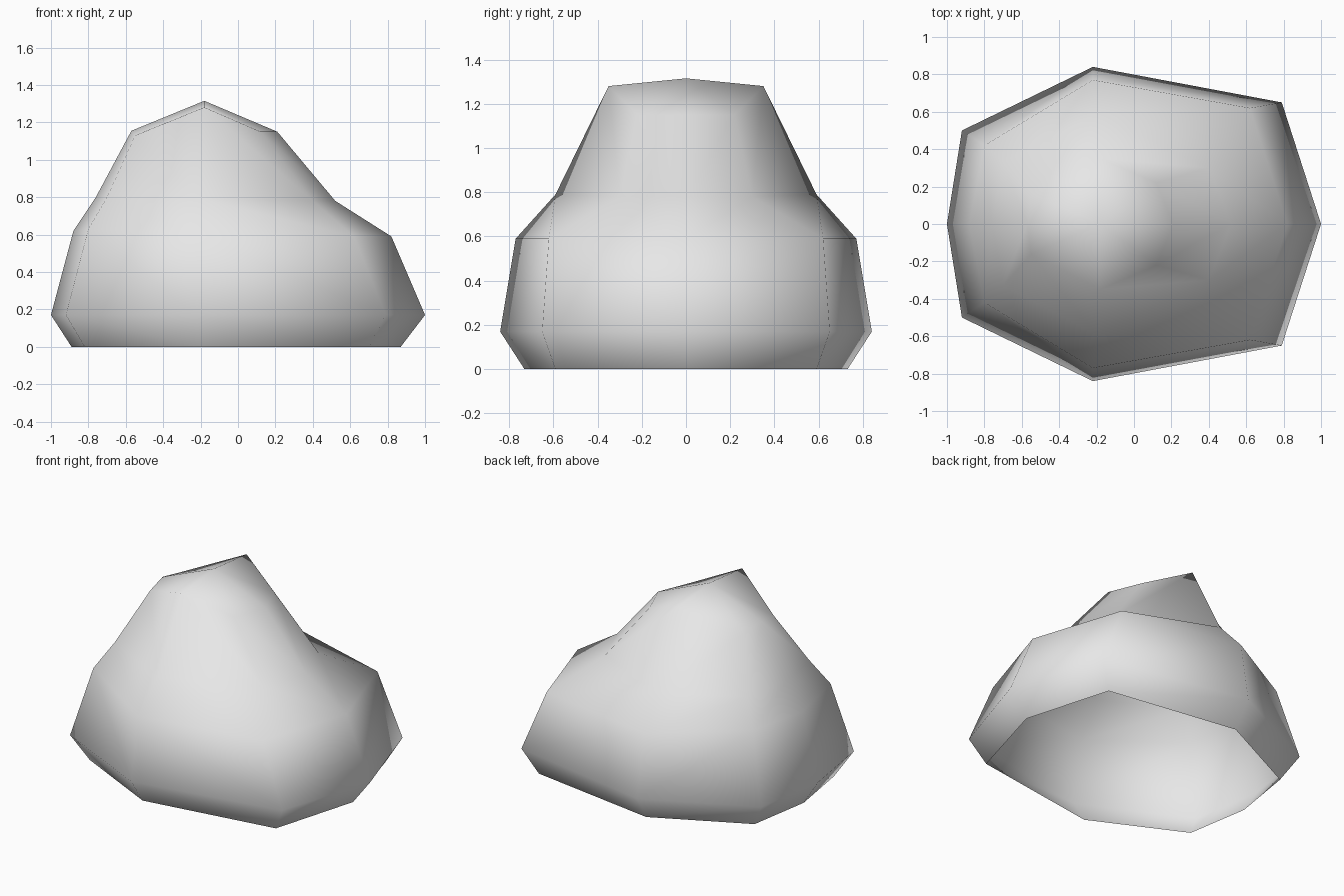
import bpy
import bmesh

default_cube = bpy.data.objects.get("Cube")
if default_cube:
    bpy.data.objects.remove(default_cube, do_unlink=True)


def make_material(name, colour):
    material = bpy.data.materials.new(name)
    material.use_nodes = True
    material.diffuse_color = colour
    shader = next(n for n in material.node_tree.nodes if n.type == "BSDF_PRINCIPLED")
    shader.inputs["Base Color"].default_value = colour
    shader.inputs["Roughness"].default_value = 0.8
    return material


# Half rings of the boulder, bottom to top, each running from +x round to -x
HALF_RINGS = [
    # open foot, tucked under
    [(.87, 0, 0), (.7, .59, 0), (-.21, .73, 0), (-.82, .43, 0), (-.89, 0, 0)],
    # widest girth
    [(1, 0, .17), (.79, .65, .17), (-.22, .84, .17), (-.92, .5, .17), (-1, 0, .17)],
    # shoulder
    [(.82, 0, .59), (.62, .62, .59), (-.22, .77, .59), (-.8, .42, .63), (-.88, 0, .62)],
    # shelf and waist
    [(.52, 0, .78), (.4, .3, .78), (-.2, .59, .79), (-.7, .33, .8), (-.76, 0, .8)],
    # crown
    [(.21, 0, 1.15), (.12, .22, 1.15), (-.18, .35, 1.28), (-.55, .16, 1.13), (-.57, 0, 1.155)],
]
PEAK = (-.18, 0, 1.315)


def build_boulder(name, material):
    bm = bmesh.new()
    rings = [[bm.verts.new(point) for point in ring] for ring in HALF_RINGS]

    # Walls between neighbouring rings
    for lower, upper in zip(rings, rings[1:]):
        for j in range(len(lower) - 1):
            bm.faces.new((lower[j], lower[j + 1], upper[j + 1], upper[j]))

    # Crown closed by a fan around the peak
    peak = bm.verts.new(PEAK)
    crown = rings[-1]
    for first, second in zip(crown, crown[1:]):
        bm.faces.new((first, second, peak))

    for face in bm.faces:
        face.smooth = True

    mesh = bpy.data.meshes.new(name)
    bm.to_mesh(mesh)
    bm.free()
    mesh.materials.append(material)
    boulder = bpy.data.objects.new(name, mesh)
    bpy.context.collection.objects.link(boulder)

    # The other half is a mirror image across the front-back axis
    mirror = boulder.modifiers.new("mirror_halves", "MIRROR")
    mirror.use_axis = (False, True, False)
    mirror.use_clip = True
    mirror.use_mirror_merge = True
    return boulder


stone_grey = make_material("stone_grey", (.8, .8, .8, 1))
build_boulder("boulder", stone_grey)
